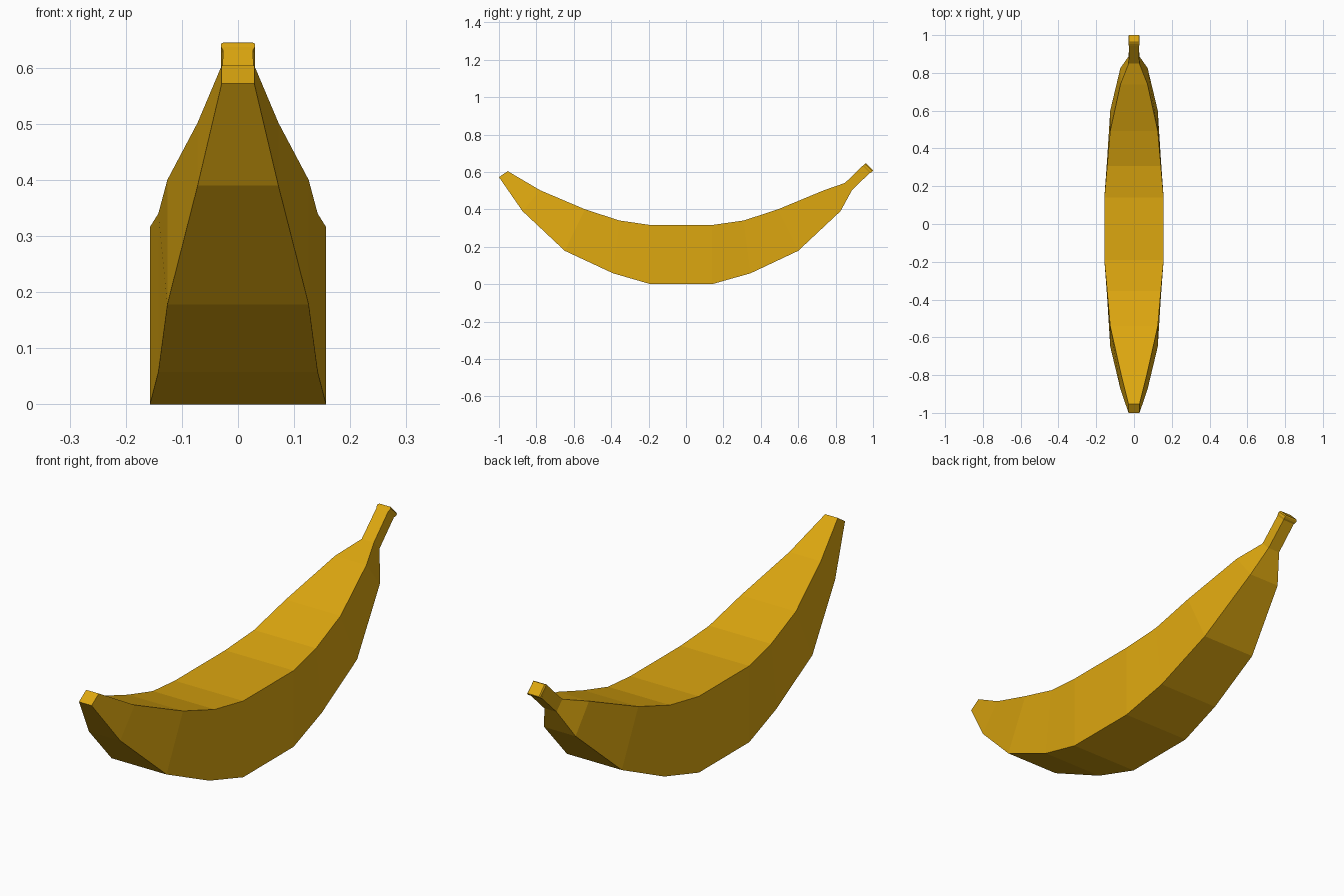
import bpy, bmesh

# one flat yellow for the whole fruit
yellow = bpy.data.materials.new("banana yellow")
yellow.diffuse_color = (0.72, 0.385, 0.005, 1)


def loft(name, stations):
    """Skin square rings: (half width, top y, top z, bottom y, bottom z)."""
    bm = bmesh.new()
    rings = []
    for w, ty, tz, by, bz in stations:
        corners = ((-w, ty, tz), (w, ty, tz), (w, by, bz), (-w, by, bz))
        rings.append([bm.verts.new(c) for c in corners])
    for a, b in zip(rings, rings[1:]):
        for i in range(4):
            j = (i + 1) % 4
            bm.faces.new((a[i], a[j], b[j], b[i]))
    bm.faces.new(rings[0])
    bm.faces.new(rings[-1])
    bmesh.ops.recalc_face_normals(bm, faces=bm.faces)
    mesh = bpy.data.meshes.new(name)
    bm.to_mesh(mesh)
    bm.free()
    mesh.materials.append(yellow)
    obj = bpy.data.objects.new(name, mesh)
    bpy.context.collection.objects.link(obj)
    return obj


# curved body from blossom tip to neck, continuing into the stem and its end rim
loft("banana", [
    (0.029, -0.953, 0.604, -1.000, 0.572),
    (0.072, -0.780, 0.502, -0.874, 0.390),
    (0.126, -0.540, 0.400, -0.648, 0.178),
    (0.142, -0.355, 0.340, -0.390, 0.058),
    (0.157, -0.190, 0.316, -0.190, 0.000),
    (0.157, 0.140, 0.316, 0.140, 0.000),
    (0.142, 0.308, 0.340, 0.345, 0.058),
    (0.126, 0.492, 0.400, 0.600, 0.178),
    (0.072, 0.738, 0.502, 0.826, 0.390),
    (0.028, 0.850, 0.541, 0.888, 0.503),
    (0.027, 0.944, 0.632, 0.982, 0.594),
    (0.030, 0.950, 0.637, 0.990, 0.597),
    (0.030, 0.956, 0.643, 0.998, 0.603),
    (0.026, 0.963, 0.645, 1.000, 0.608),
])
